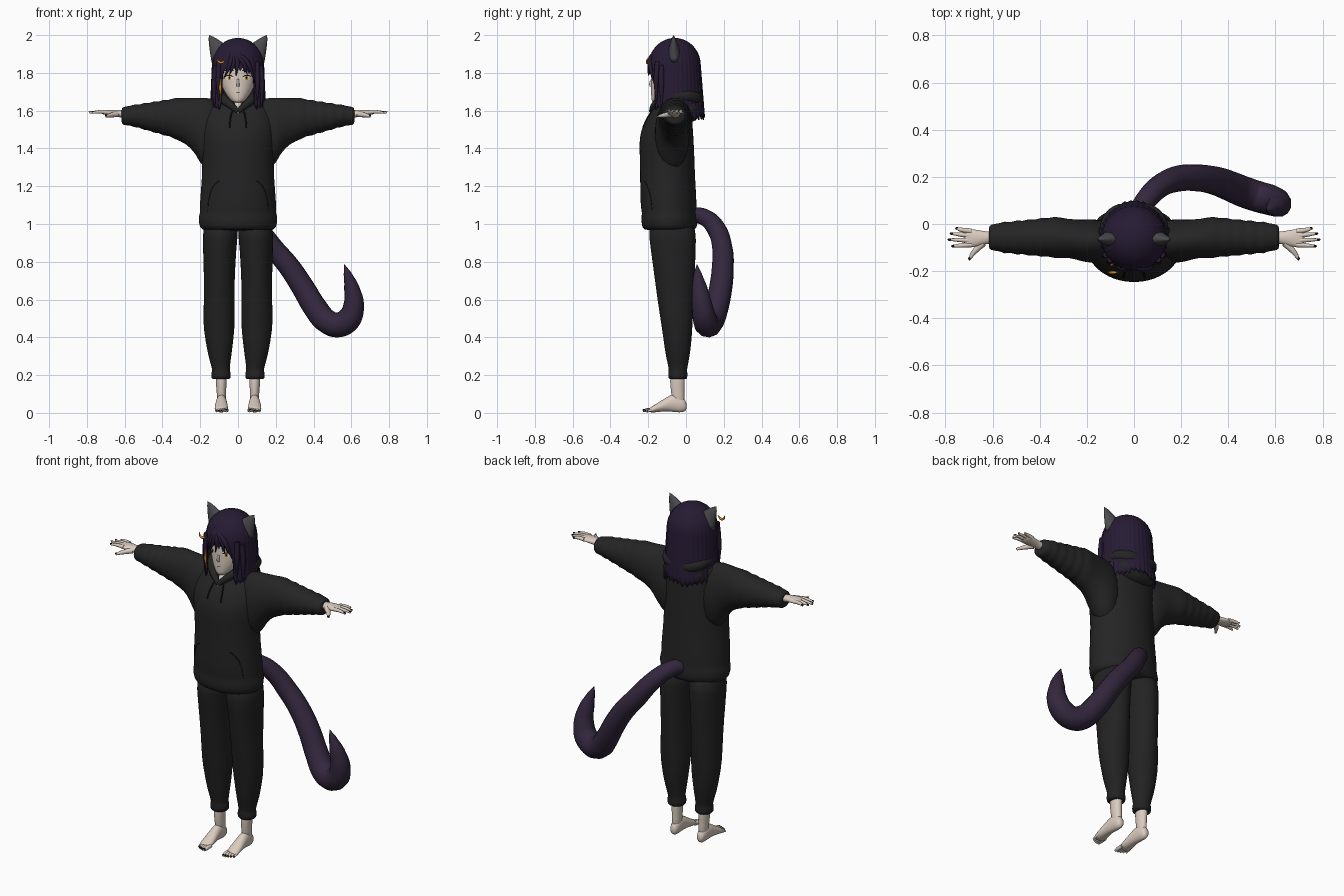
import bpy, bmesh, math, random
from mathutils import Vector
from mathutils.bvhtree import BVHTree

random.seed(4)
if "Cube" in bpy.data.objects:
    bpy.data.objects.remove(bpy.data.objects["Cube"])


def material(name, r, g, b):
    m = bpy.data.materials.new(name)
    m.use_nodes = True
    m.diffuse_color = (r, g, b, 1)
    bsdf = m.node_tree.nodes["Principled BSDF"]
    bsdf.inputs["Base Color"].default_value = (r, g, b, 1)
    bsdf.inputs["Roughness"].default_value = 0.8
    return m


SKIN = material("skin", .7, .6, .52)
CLOTH = material("hoodie_black", .018, .018, .018)
PANTS = material("trouser_black", .016, .016, .016)
HAIR = material("hair_purple", .02, .011, .034)
TAIL = material("tail_purple", .033, .02, .047)
EAR = material("ear_grey", .07, .07, .075)
GOLD = material("gold", .6, .25, .02)
DARK = material("black_detail", .006, .006, .006)
WHITE = material("eye_white", .8, .8, .78)


def finish(name, bm, mat, subdiv=0, mirror=False):
    """Turn a bmesh into a smooth shaded object."""
    bmesh.ops.recalc_face_normals(bm, faces=bm.faces)
    for f in bm.faces:
        f.smooth = True
    me = bpy.data.meshes.new(name)
    bm.to_mesh(me)
    bm.free()
    me.materials.append(mat)
    ob = bpy.data.objects.new(name, me)
    bpy.context.collection.objects.link(ob)
    if subdiv:
        ob.modifiers.new("subdivision", "SUBSURF").levels = subdiv
        ob.modifiers["subdivision"].render_levels = subdiv
    if mirror:
        ob.modifiers.new("mirror", "MIRROR")
    return ob


def skin_rings(bm, rings, caps=True):
    """Bridge successive closed rings with quads."""
    for a, b in zip(rings, rings[1:]):
        for i in range(len(a)):
            j = i - 1
            bm.faces.new((a[j], a[i], b[i], b[j]))
    if caps:
        bm.faces.new(rings[0])
        bm.faces.new(rings[-1])


def loft(name, axis, rows, mat, mirror=False, n=24):
    """Rows hold a station on the axis and the extents on the other two axes."""
    bm = bmesh.new()
    rings = []
    for t, u0, u1, v0, v1 in rows:
        ring = []
        for i in range(n):
            a = math.tau * i / n
            co = [(u0 + u1 + (u1 - u0) * math.cos(a)) / 2,
                  (v0 + v1 + (v1 - v0) * math.sin(a)) / 2]
            co.insert("xyz".index(axis), t)
            ring.append(bm.verts.new(co))
        rings.append(ring)
    skin_rings(bm, rings)
    return finish(name, bm, mat, 1, mirror)


def tubes(name, paths, mat, mirror=False, res=6):
    """Round tapered strands through points given as x, y, z, radius."""
    cu = bpy.data.curves.new(name, "CURVE")
    cu.dimensions = "3D"
    cu.bevel_depth, cu.bevel_resolution = 1, 4
    cu.resolution_u, cu.use_fill_caps = res, True
    for path in paths:
        sp = cu.splines.new("BEZIER")
        sp.bezier_points.add(len(path) - 1)
        for p, (x, y, z, r) in zip(sp.bezier_points, path):
            p.co, p.radius = (x, y, z), r
            p.handle_left_type = p.handle_right_type = "AUTO"
    tmp = bpy.data.objects.new(name + "_path", cu)
    bpy.context.collection.objects.link(tmp)
    dg = bpy.context.evaluated_depsgraph_get()
    me = bpy.data.meshes.new_from_object(tmp.evaluated_get(dg))
    bpy.data.objects.remove(tmp)
    bm = bmesh.new()
    bm.from_mesh(me)
    return finish(name, bm, mat, 0, mirror)


def blobs(name, items, mat, mirror=False):
    """Ellipsoids given as centre and radii."""
    bm = bmesh.new()
    for c, r in items:
        new = bmesh.ops.create_uvsphere(bm, u_segments=16, v_segments=10, radius=1)["verts"]
        for v in new:
            v.co = Vector(c) + v.co * Vector(r)
    return finish(name, bm, mat, 0, mirror)


def front_of(ob):
    """Return a function giving the front surface point at x, z."""
    tree = BVHTree.FromObject(ob, bpy.context.evaluated_depsgraph_get())

    def hit(x, z, lift=.002):
        p = tree.ray_cast(Vector((x, -1, z)), Vector((0, 1, 0)))[0]
        return Vector((x, p.y - lift if p else -.1, z))
    return hit


# Hoodie: torso with a hem band, sleeves with cuffs, hood and collar
torso = loft("hoodie_body", "z", [
    (.965, -.18, .18, -.21, .04), (.975, -.205, .205, -.235, .06),
    (1.04, -.212, .212, -.238, .062), (1.055, -.2, .2, -.232, .055),
    (1.1, -.205, .205, -.243, .058), (1.25, -.19, .19, -.243, .048),
    (1.36, -.19, .19, -.245, .045), (1.46, -.2, .2, -.25, .04),
    (1.53, -.2, .2, -.225, .035), (1.59, -.19, .19, -.19, .03),
    (1.64, -.17, .17, -.145, .03), (1.67, -.12, .12, -.11, .03)], CLOTH, n=32)
sleeve = [(.08, -.17, .02, 1.24, 1.67), (.19, -.165, .02, 1.29, 1.67),
          (.22, -.16, .02, 1.37, 1.67), (.28, -.14, .02, 1.43, 1.668)]
for i in range(9):
    k, w = i / 8, .006 * (-1) ** i
    sleeve.append((.34 + .21 * k, -.143 + .02 * k - w, .03 - .022 * k + w,
                   1.455 + .06 * k - w, 1.665 - .035 * k + w))
sleeve += [(.565, -.115, .003, 1.522, 1.625), (.61, -.113, .0, 1.522, 1.622),
           (.617, -.1, -.015, 1.535, 1.61)]
loft("sleeves", "x", sleeve, CLOTH, True)
blobs("hood", [((0, .02, 1.61), (.13, .06, .07))], CLOTH)
tubes("hood_collar", [[(0, -.185, 1.595, .012), (.04, -.165, 1.63, .02),
                       (.085, -.115, 1.665, .028), (.115, -.03, 1.68, .032),
                       (.08, .04, 1.67, .035), (0, .055, 1.66, .035)]], CLOTH, True)

# Drawstrings and pocket seams lie on the cloth
on_torso = front_of(torso)
tubes("drawstrings", [[(*on_torso(x, z), .004) for x, z in
                       ((.03, 1.6), (.04, 1.56), (.045, 1.51))]], DARK, True)
tubes("pocket_seams", [[(*on_torso(x, z, 0), .002) for x, z in
                        ((.1, 1.23), (.13, 1.2), (.155, 1.13), (.16, 1.07))]], DARK, True)

# Trousers with turned cuffs
loft("trouser_legs", "z", [
    (.178, .05, .13, -.08, 0), (.18, .038, .142, -.095, .008), (.218, .038, .142, -.095, .008),
    (.225, .046, .134, -.088, .004), (.3, .035, .158, -.108, .02),
    (.38, .025, .172, -.118, .03), (.48, .014, .188, -.133, .036),
    (.62, .02, .178, -.155, .042), (.8, .013, .184, -.178, .05),
    (.92, .004, .187, -.196, .055), (1.02, -.01, .187, -.2, .05)], PANTS, True)

# Bare feet
loft("ankles", "z", [(.04, .062, .113, -.07, -.003), (.1, .064, .111, -.078, -.01),
                     (.16, .06, .118, -.085, -.006), (.23, .06, .12, -.085, -.005)], SKIN, True)
loft("feet", "y", [(.004, .075, .1, .02, .05), (-.01, .062, .113, .0, .08),
                   (-.06, .06, .116, .004, .11), (-.11, .056, .12, .01, .078),
                   (-.16, .051, .125, .002, .046), (-.2, .055, .122, .002, .024)], SKIN, True)
toes, toe_nails = [], []
for i in range(5):
    x, tip, r = .061 + .0135 * i, -.228 + .003 * i * i / 2, .011 - .001 * i
    toes.append([(x, -.17, .016, r), (x, tip + .02, .014, r), (x, tip, r, r * .6)])
    toe_nails.append(((x, tip + .004, r * 1.5), (r * .6, .007, .004)))
tubes("toes", toes, SKIN, True)
blobs("toe_nails", toe_nails, DARK, True)

# Hands
loft("palms", "x", [(.58, -.085, -.03, 1.55, 1.6), (.63, -.083, -.033, 1.567, 1.605),
                    (.66, -.095, -.025, 1.57, 1.605), (.70, -.1, -.02, 1.577, 1.604),
                    (.725, -.095, -.027, 1.583, 1.6)], SKIN, True)
fingers, nails = [], []
for y, tip_x, tip_y in ((-.03, .755, -.018), (-.05, .778, -.04),
                        (-.07, .787, -.066), (-.088, .772, -.094)):
    fingers.append([(.69, y, 1.592, .011), (.735, (y + tip_y) / 2, 1.594, .009),
                    (tip_x, tip_y, 1.589, .005)])
    nails.append(((tip_x - .004, tip_y, 1.594), (.008, .005, .003)))
fingers.append([(.64, -.08, 1.582, .016), (.675, -.115, 1.576, .012), (.7, -.15, 1.57, .006)])
nails.append(((.698, -.147, 1.575), (.005, .008, .004)))
tubes("fingers", fingers, SKIN, True)
blobs("finger_nails", nails, DARK, True)

# Neck, head, nose
loft("neck", "z", [(1.56, -.012, .012, -.2, -.05), (1.6, -.02, .02, -.19, -.04),
                   (1.635, -.036, .036, -.155, -.03), (1.67, -.042, .042, -.125, -.03),
                   (1.74, -.045, .045, -.12, -.03)], SKIN)
head = loft("head", "z", [
    (1.643, -.02, .02, -.175, -.12), (1.65, -.035, .035, -.182, -.1),
    (1.68, -.06, .06, -.185, -.06), (1.72, -.083, .083, -.185, -.02),
    (1.77, -.098, .098, -.184, .02), (1.83, -.105, .105, -.182, .045),
    (1.89, -.1, .1, -.165, .04), (1.94, -.07, .07, -.125, .0)], SKIN, n=32)
tubes("nose", [[(0, -.178, 1.775, .004), (0, -.188, 1.742, .007), (0, -.186, 1.728, .007)]], SKIN)

# Painted face, as thin plates following the head
on_head = front_of(head)


def face_mark(name, cx, cz, w, h, bend, mat, layer=1):
    bm = bmesh.new()
    last = None
    for i in range(13):
        t = i / 6 - 1
        c = 1 - t * t
        pair = [bm.verts.new(on_head(cx + w * t, cz + bend * c + s * h * (c ** .5 + .05),
                                     .0015 * layer)) for s in (-1, 1)]
        if last:
            bm.faces.new((last[0], pair[0], pair[1], last[1]))
        last = pair
    finish(name, bm, mat, 0, cx > 0)


face_mark("eye_whites", .047, 1.774, .021, .011, 0, WHITE)
face_mark("irises", .045, 1.774, .009, .011, 0, GOLD, 2)
face_mark("pupils", .045, 1.774, .004, .007, 0, DARK, 3)
face_mark("upper_lashes", .048, 1.778, .025, .003, .009, DARK, 4)
face_mark("eyebrows", .046, 1.81, .026, .003, .007, DARK)
face_mark("mouth", 0, 1.7, .016, .0015, -.003, DARK)

# Hair: a dome running into long locks, short over the face
bm = bmesh.new()
COLS, STRANDS = 144, 36
trims = [random.uniform(0, .025) for _ in range(STRANDS)]
columns = []
for i in range(COLS):
    t = math.tau * i / COLS
    d = math.degrees(min(t, math.tau - t))
    k, frac = divmod(i * STRANDS / COLS, 1)
    low = 1.805 - .045 * (d / 40) ** 2 if d < 39 else 1.61 - .065 * min(1, (d - 39) / 60)
    low += .022 * abs(2 * frac - 1) + trims[int(k)]
    flare = .16 * math.sin(math.radians(d) / 2) ** 2
    col = []
    for row in range(1, 18):
        drop = max(0, (row - 9) / 8)
        phi = math.pi / 2 * min(1, row / 9)
        groove = 1 - .035 * abs(2 * frac - 1) * row / 17
        r = math.sin(phi) * (1 + flare * drop) * groove
        z = 1.84 + .145 * math.cos(phi) + (low - 1.84) * drop
        col.append(bm.verts.new((.139 * r * math.sin(t), -.06 - .139 * r * math.cos(t), z)))
    columns.append(col)
crown = bm.verts.new((0, -.06, 1.986))
for i in range(COLS):
    a, b = columns[i - 1], columns[i]
    bm.faces.new((crown, a[0], b[0]))
    for j in range(16):
        bm.faces.new((a[j], a[j + 1], b[j + 1], b[j]))
hair = finish("hair", bm, HAIR)
hair.modifiers.new("thickness", "SOLIDIFY").thickness = .006

# Loose locks beside the face, a swept fringe, and one gold lock
tubes("side_locks", [[(.1, -.15, 1.86, .014), (.104, -.158, 1.76, .014), (.1, -.155, 1.63, .002)],
                     [(.118, -.13, 1.84, .014), (.125, -.13, 1.74, .015), (.125, -.13, 1.6, .002)]],
      HAIR, True)
tubes("fringe_locks", [[(-.03, -.165, 1.91, .012), (x / 2, -.19, 1.86, .014), (x, y, z, .002)]
                       for x, y, z in ((-.075, -.18, 1.77), (-.045, -.195, 1.79), (-.01, -.2, 1.785),
                                       (.05, -.195, 1.79), (.09, -.172, 1.75))], HAIR)
tubes("gold_lock", [[(-.09, -.173, 1.77, .003), (-.094, -.174, 1.72, .007), (-.088, -.168, 1.66, .002)]], GOLD)
tubes("crescent_clip", [[(-.112, -.205, 1.882, .001), (-.103, -.206, 1.86, .006),
                         (-.085, -.206, 1.855, .007), (-.066, -.205, 1.872, .001)]], GOLD)

# Pointed ears
bm = bmesh.new()
rings = []
base, tip = Vector((.093, -.062, 1.895)), Vector((.154, -.066, 2))
for step in range(7):
    k = step / 6
    size = (1 - k) ** .8 + .01
    rings.append([bm.verts.new(base.lerp(tip, k) + size * Vector((
        .046 * math.cos(a), .036 * math.sin(a), -.04 * math.cos(a))))
        for a in (math.tau * i / 16 for i in range(16))])
skin_rings(bm, rings)
finish("ears", bm, EAR, 0, True)

# Long hooked tail
tubes("tail", [[(0, .02, 1.05, .04), (.05, .1, 1.035, .045), (.11, .16, .975, .05),
                (.19, .193, .87, .055), (.27, .195, .775, .058), (.34, .185, .67, .061),
                (.41, .16, .555, .064), (.47, .135, .485, .066), (.53, .115, .466, .066),
                (.585, .1, .495, .065), (.613, .085, .57, .056), (.602, .072, .66, .042),
                (.58, .062, .735, .022), (.563, .058, .785, .002)]], TAIL)
